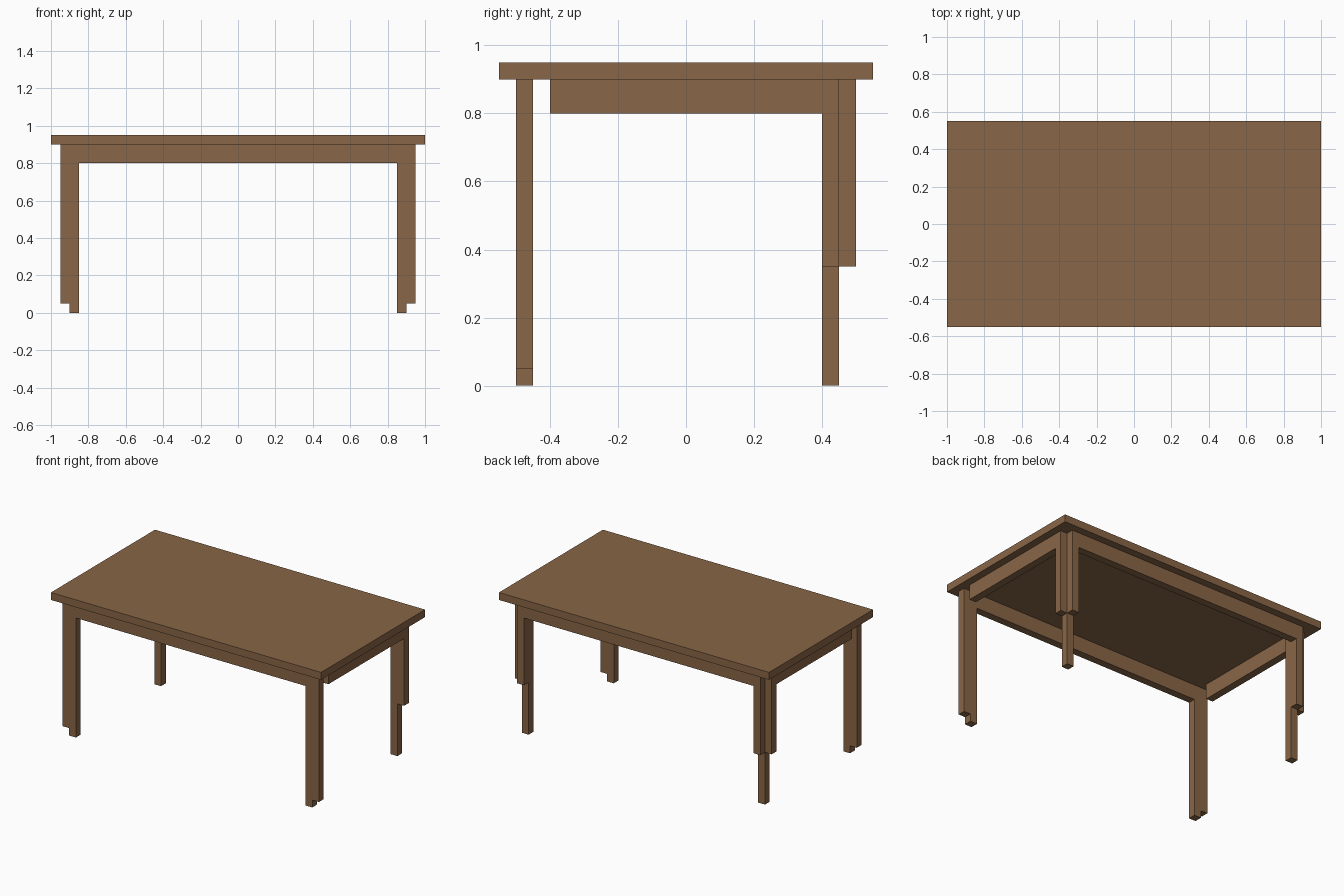
import bpy, bmesh
from mathutils import Vector

cube = bpy.data.objects.get("Cube")
if cube:
    bpy.data.objects.remove(cube, do_unlink=True)

# One wood colour for the whole table
wood = bpy.data.materials.new("brown wood")
wood.use_nodes = True
colour = (0.25, 0.133, 0.063, 1)
wood.diffuse_color = colour
bsdf = next(n for n in wood.node_tree.nodes if n.type == 'BSDF_PRINCIPLED')
bsdf.inputs["Base Color"].default_value = colour


def panel(name, outline, depth):
    """Flat board: a closed outline of 3D points pushed along depth."""
    bm = bmesh.new()
    face = bm.faces.new([bm.verts.new(p) for p in outline])
    out = bmesh.ops.extrude_face_region(bm, geom=[face])
    verts = [g for g in out["geom"] if isinstance(g, bmesh.types.BMVert)]
    bmesh.ops.translate(bm, verts=verts, vec=Vector(depth))
    bmesh.ops.recalc_face_normals(bm, faces=bm.faces)
    mesh = bpy.data.meshes.new(name)
    bm.to_mesh(mesh)
    bm.free()
    mesh.materials.append(wood)
    obj = bpy.data.objects.new(name, mesh)
    bpy.context.collection.objects.link(obj)
    return obj


def box(name, lo, hi):
    """Upright block between two corners."""
    base = [(lo[0], lo[1], lo[2]), (hi[0], lo[1], lo[2]),
            (hi[0], hi[1], lo[2]), (lo[0], hi[1], lo[2])]
    return panel(name, base, (0, 0, hi[2] - lo[2]))


def mirrored(half):
    """Close an (x, z) half outline with its mirror image."""
    return half + [(-x, z) for x, z in reversed(half)]


# Table top
box("table_top", (-1, -0.55, 0.9), (1, 0.55, 0.95))

# Front legs with notched feet, joined by the front apron
front = mirrored([(0.85, 0.8), (0.85, 0), (0.9, 0), (0.9, 0.05),
                  (0.95, 0.05), (0.95, 0.9)])
panel("front_legs_and_apron", [(x, -0.5, z) for x, z in front], (0, 0.05, 0))

# Back apron with its short leg facings
back = mirrored([(0.85, 0.8), (0.85, 0.35), (0.9, 0.35), (0.9, 0.9)])
panel("back_apron", [(x, 0.45, z) for x, z in back], (0, 0.05, 0))

# Side aprons with leg facings, and the full-height back posts
side = [(-0.4, 0.9), (-0.4, 0.8), (0.4, 0.8), (0.4, 0.35),
        (0.45, 0.35), (0.45, 0.9)]
for s, label in ((1, "left"), (-1, "right")):
    panel(f"{label}_side_apron", [(s * 0.9, y, z) for y, z in side],
          (s * 0.05, 0, 0))
    box(f"{label}_back_post", (min(s * 0.85, s * 0.9), 0.4, 0),
        (max(s * 0.85, s * 0.9), 0.45, 0.9))
